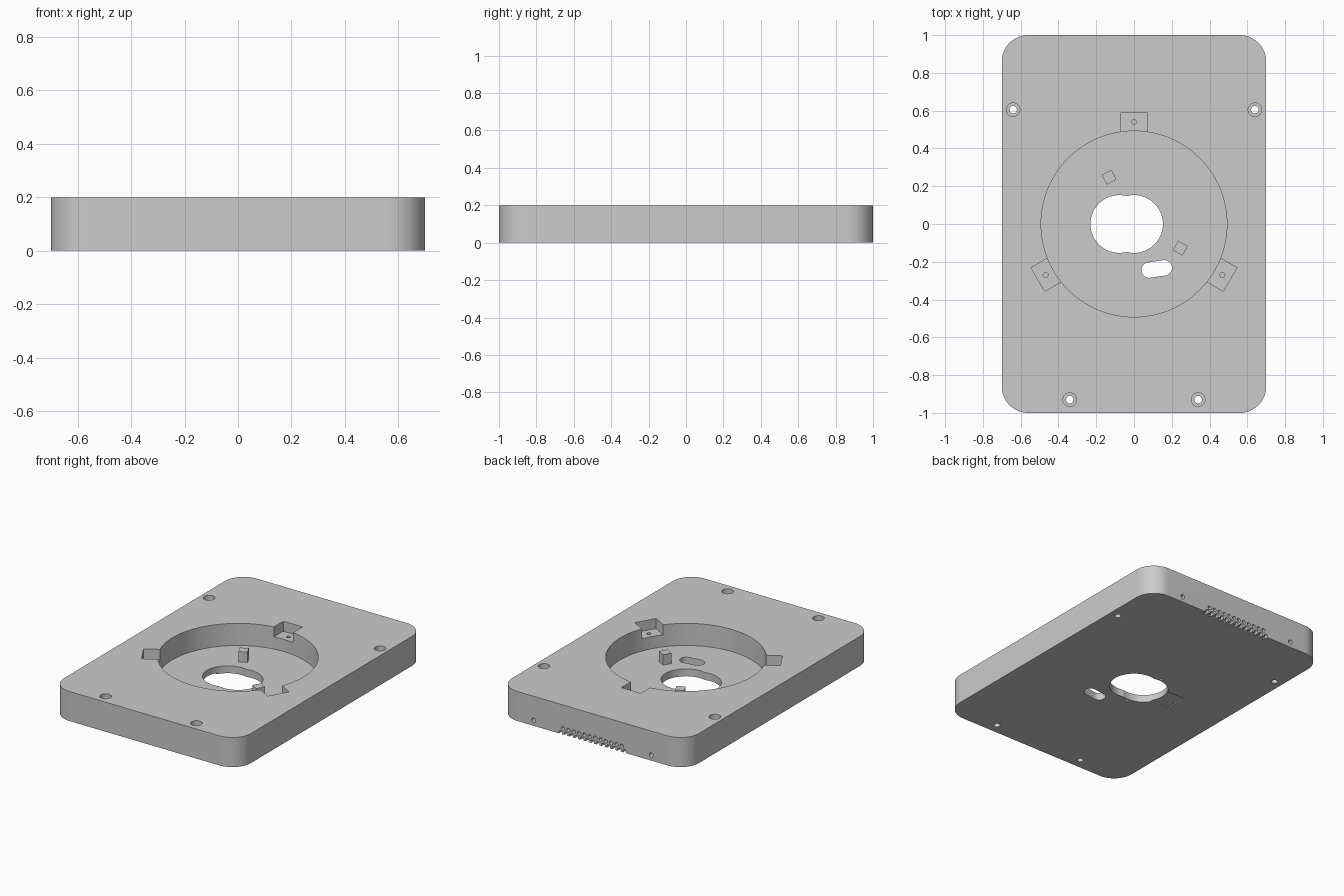
import bpy, bmesh, math
from mathutils import Matrix, Vector

cube = bpy.data.objects.get("Cube")
if cube:
    bpy.data.objects.remove(cube, do_unlink=True)

grey = bpy.data.materials.new("plain_grey")
grey.use_nodes = True
grey.diffuse_color = (0.6, 0.6, 0.6, 1)
grey.node_tree.nodes["Principled BSDF"].inputs["Base Color"].default_value = (0.6, 0.6, 0.6, 1)


def circle(x, y, r, n=32):
    return [(x + r * math.cos(math.tau * i / n), y + r * math.sin(math.tau * i / n)) for i in range(n)]


def rounded(centres, r, n=16):
    """Outline of a convex counter-clockwise polygon grown by radius r."""
    pts = []
    for i, c in enumerate(centres):
        before, after = centres[i - 1], centres[(i + 1) % len(centres)]
        a = math.atan2(c[1] - before[1], c[0] - before[0]) - math.pi / 2
        b = math.atan2(after[1] - c[1], after[0] - c[0]) - math.pi / 2
        sweep = (b - a) % math.tau
        for k in range(n + 1):
            t = a + sweep * k / n
            pts.append((c[0] + r * math.cos(t), c[1] + r * math.sin(t)))
    return pts


def box(x, y, w, d, degrees=0):
    m = Matrix.Rotation(math.radians(degrees), 2)
    corners = [(-w, -d), (w, -d), (w, d), (-w, d)]
    return [tuple(Vector((x, y)) + m @ Vector((a / 2, b / 2))) for a, b in corners]


def prism(name, outline, z0, z1, matrix=None):
    bm = bmesh.new()
    low = [bm.verts.new((x, y, z0)) for x, y in outline]
    high = [bm.verts.new((x, y, z1)) for x, y in outline]
    bm.faces.new(low[::-1])
    bm.faces.new(high)
    for i in range(len(low)):
        j = (i + 1) % len(low)
        bm.faces.new((low[i], low[j], high[j], high[i]))
    if matrix:
        bm.transform(matrix)
    mesh = bpy.data.meshes.new(name)
    bm.to_mesh(mesh)
    bm.free()
    mesh.materials.append(grey)
    obj = bpy.data.objects.new(name, mesh)
    bpy.context.collection.objects.link(obj)
    return obj


def activate(obj):
    bpy.ops.object.select_all(action='DESELECT')
    obj.select_set(True)
    bpy.context.view_layer.objects.active = obj


def cut(outline, z0, z1, matrix=None):
    cutter = prism("cutter", outline, z0, z1, matrix)
    cutter.hide_render = True
    activate(body)
    mod = body.modifiers.new("cut", 'BOOLEAN')
    mod.operation, mod.solver, mod.object = 'DIFFERENCE', 'EXACT', cutter
    bpy.ops.object.modifier_apply(modifier=mod.name)
    bpy.data.objects.remove(cutter, do_unlink=True)


# Rounded base plate
FLOOR, TOP = 0.05, 0.2
body = prism("base_plate", rounded([(-.56, -.86), (.56, -.86), (.56, .86), (-.56, .86)], .14), 0, TOP)

# Round pocket with three mounting notches and their blind screw holes
cut(circle(0, 0, .492, 128), FLOOR, .3)
for angle in (0, 120, 240):
    turn = Matrix.Rotation(math.radians(angle), 4, 'Z')
    cut(box(0, .515, .144, .145), .132, .3, turn)
    cut(circle(0, .54, .013, 20), .07, .16, turn)

# Double round opening and cable slot through the floor
for x in (-.078, 0):
    cut(circle(x, 0, .153, 64), -.1, .1)
cut(rounded([(.08, -.244), (.16, -.232)], .041), -.1, .1)

# Shallow recess and two blind holes underneath
cut(box(-.245, 0, .2, .156), -.1, .008)
for y in (-.17, .17):
    cut(circle(-.08, y, .01, 16), -.1, .035)

# Counterbored through holes
for x, y in ((.64, .605), (.34, -.93)):
    for side in (-1, 1):
        cut(circle(side * x, y, .02), -.1, .3)
        cut(circle(side * x, y, .036), .1, .3)

# Holes and two staggered vent rows in the back wall
sideways = Matrix.Translation((0, 1, 0)) @ Matrix.Rotation(math.pi / 2, 4, 'X')
for x in (-.44, .44):
    cut(circle(x, .038, .015, 20), -.1, .12, sideways)
for i in range(12):
    cut(circle(-.22 + .04 * i, .04, .013, 16), -.1, .1, sideways)
for i in range(13):
    cut(circle(-.24 + .04 * i, .008, .013, 16), -.1, .03, sideways)

activate(body)
bpy.ops.object.shade_smooth_by_angle(angle=math.radians(30))

# Locating posts on the pocket floor
prism("left_post", box(.245, -.128, .058, .058, -30), FLOOR - .01, .12)
prism("right_post", box(-.132, .248, .058, .058, 28), FLOOR - .01, .12)
